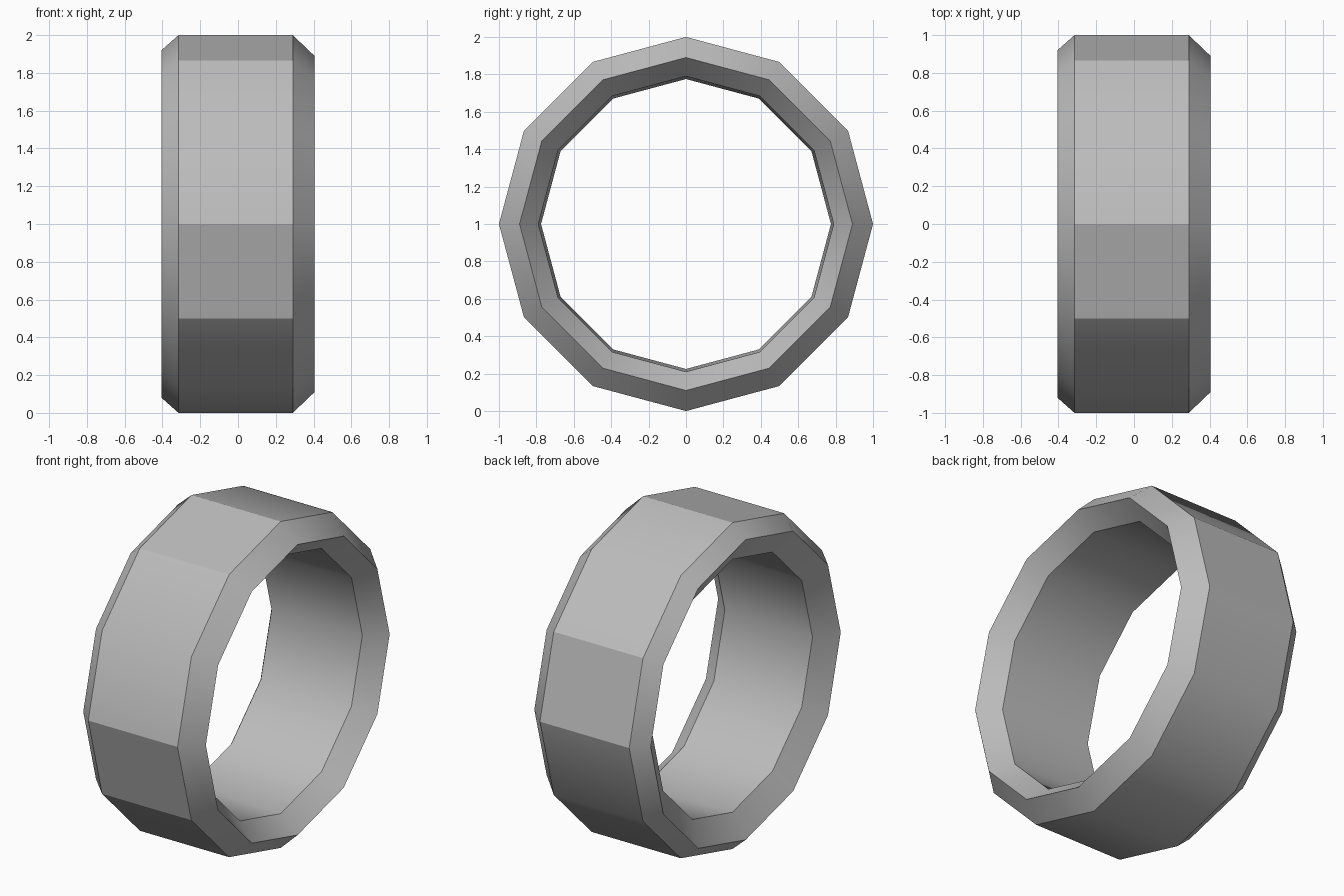
import bpy
import bmesh
from math import sin, cos, pi

cube = bpy.data.objects.get("Cube")
if cube:
    bpy.data.objects.remove(cube, do_unlink=True)

SIDES = 12
# Closed cross-section as (x, radius): outer band, right rim, bore, left rim
PROFILE = [(-0.315, 1.0), (0.29, 1.0), (0.405, 0.89),
           (0.29, 0.79), (-0.315, 0.775), (-0.405, 0.92)]
# Corners of the outer band that stay crisp, counted from the top to the front
CRISP = {0, 1, 3, 4, 9, 10}

grey = bpy.data.materials.new("light_grey")
grey.use_nodes = True
colour = (0.5, 0.5, 0.5, 1)
grey.diffuse_color = colour
grey.node_tree.nodes["Principled BSDF"].inputs["Base Color"].default_value = colour

# Sweep the cross-section around the x axis
bm = bmesh.new()
rings = []
for k in range(SIDES):
    a = 2 * pi * k / SIDES
    rings.append([bm.verts.new((x, -r * sin(a), 1 + r * cos(a))) for x, r in PROFILE])
n = len(PROFILE)
for k in range(SIDES):
    here, after = rings[k], rings[(k + 1) % SIDES]
    for i in range(n):
        j = (i + 1) % n
        bm.faces.new((here[i], here[j], after[j], after[i]))
bmesh.ops.recalc_face_normals(bm, faces=bm.faces)

for face in bm.faces:
    face.smooth = True
# Profile corners are sharp all the way round
for k in range(SIDES):
    for i in range(n):
        bm.edges.get((rings[k][i], rings[(k + 1) % SIDES][i])).smooth = False
    # Selected facets of the outer band
    if k in CRISP:
        bm.edges.get((rings[k][0], rings[k][1])).smooth = False

mesh = bpy.data.meshes.new("ring_band")
bm.to_mesh(mesh)
bm.free()
mesh.materials.append(grey)
ring = bpy.data.objects.new("ring_band", mesh)
bpy.context.collection.objects.link(ring)
